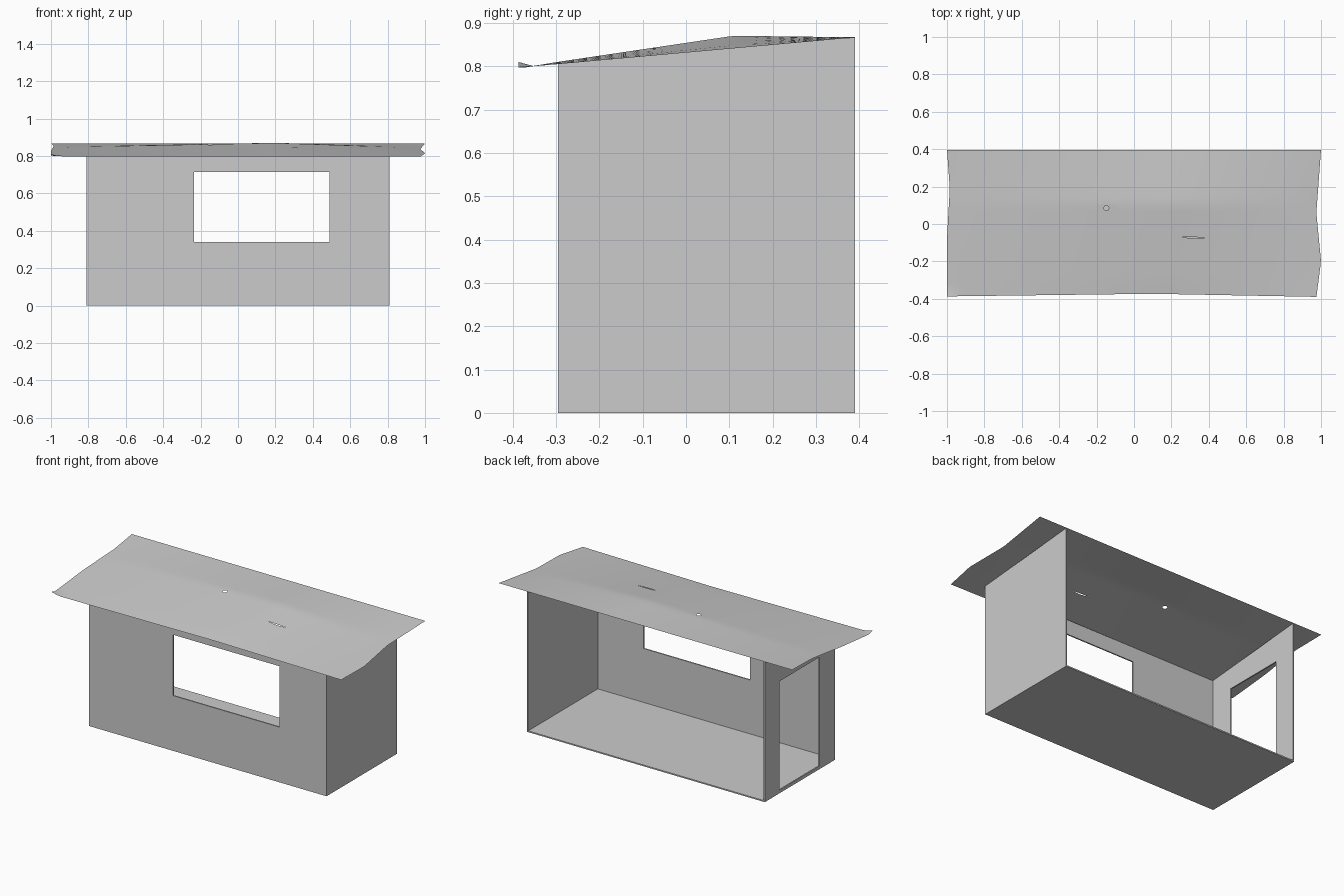
import bpy, bmesh
from math import cos, sin, tau
from mathutils import Vector

cube = bpy.data.objects.get("Cube")
if cube:
    bpy.data.objects.remove(cube)

grey = bpy.data.materials.new("plain grey")
grey.use_nodes = True
colour = (0.6, 0.6, 0.6, 1)
grey.diffuse_color = colour
grey.node_tree.nodes["Principled BSDF"].inputs["Base Color"].default_value = colour

W, FRONT, BACK, T = 0.81, -0.295, 0.39, 0.008   # half width, depth range, sheet thickness


def slope(y):
    """Height of the lean-to line at depth y."""
    return 0.797 + 0.07 * (y + 0.385) / 0.78


def finish(name, bm):
    mesh = bpy.data.meshes.new(name)
    bm.to_mesh(mesh)
    bm.free()
    mesh.materials.append(grey)
    obj = bpy.data.objects.new(name, mesh)
    bpy.context.collection.objects.link(obj)
    return obj


def panel(name, outer, push, hole=None):
    """Thin board from four corners, optionally with a four-cornered opening."""
    bm = bmesh.new()
    a = [bm.verts.new(p) for p in outer]
    if hole:
        b = [bm.verts.new(p) for p in hole]
        for i in range(4):
            j = (i + 1) % 4
            bm.faces.new((a[i], a[j], b[j], b[i]))
    else:
        bm.faces.new(a)
    res = bmesh.ops.extrude_face_region(bm, geom=bm.faces[:], use_keep_orig=True)
    moved = [v for v in res["geom"] if isinstance(v, bmesh.types.BMVert)]
    bmesh.ops.translate(bm, verts=moved, vec=push)
    bmesh.ops.recalc_face_normals(bm, faces=bm.faces[:])
    return finish(name, bm)


def rect(a0, a1, b0, b1, place):
    return [place(a, b) for a, b in ((a0, b0), (a1, b0), (a1, b1), (a0, b1))]


# Floor and front wall with its serving window
panel("floor", rect(-W, W, FRONT, BACK, lambda x, y: (x, y, 0)), (0, 0, T))
on_front = lambda x, z: (x, FRONT, z)
panel("front_wall", rect(-W, W, 0, slope(FRONT), on_front), (0, T, 0),
      rect(-0.235, 0.49, 0.34, 0.715, on_front))

# Side walls with sloping tops; one has a doorway
for name, side, door in (("left_wall", 1, None), ("right_wall", -1, (-0.14, 0.245, 0.02, 0.69))):
    on_side = lambda y, z: (side * W, y, z)
    corners = [on_side(y, z) for y, z in ((FRONT, 0), (BACK, 0), (BACK, slope(BACK)), (FRONT, slope(FRONT)))]
    panel(name, corners, (-side * T, 0, 0), rect(*door, on_side) if door else None)


# Roof sheet: worn edges, a low bulge, a round hole and a slit
def interp(points, t):
    for (t0, v0), (t1, v1) in zip(points, points[1:]):
        if t <= t1:
            return v0 + (v1 - v0) * max(0, t - t0) / (t1 - t0)
    return points[-1][1]


def punch(bm, pts):
    """Cut a convex counter-clockwise outline out of the flat sheet."""
    pts = [Vector((x, y, 0)) for x, y in pts]
    mid = sum(pts, Vector()) / len(pts)
    reach = max((p - mid).length for p in pts) + 0.04
    planes = [(p, Vector((q.y - p.y, p.x - q.x, 0))) for p, q in zip(pts, pts[1:] + pts[:1])]
    for p, n in planes:
        near = [f for f in bm.faces if (f.calc_center_median() - mid).length < reach]
        geom = near + list({e for f in near for e in f.edges}) + list({v for f in near for v in f.verts})
        bmesh.ops.bisect_plane(bm, geom=geom, plane_co=p, plane_no=n, dist=1e-6)
    inside = [f for f in bm.faces
              if all((f.calc_center_median() - p).dot(n) < 0 for p, n in planes)]
    bmesh.ops.delete(bm, geom=inside, context="FACES")


right_edge = [(-0.39, -1), (-0.08, -1), (0.19, -0.985), (0.4, -1)]
left_edge = [(-0.39, 0.975), (-0.2, 1), (0.06, 0.975), (0.4, 1)]
front_edge = [(-1, -0.387), (0.1, -0.373), (1, -0.39)]
bulge_x = [(-1, 0.004), (0.2, 0.029), (1, 0)]
bulge_y = [(-0.385, 0), (0.11, 1), (0.395, 0)]

bm = bmesh.new()
bmesh.ops.create_grid(bm, x_segments=60, y_segments=24, size=1)
for v in bm.verts:
    v.co.y = -0.385 + 0.39 * (v.co.y + 1)
punch(bm, [(-0.148 + 0.014 * cos(tau * i / 8), 0.085 + 0.014 * sin(tau * i / 8)) for i in range(8)])
punch(bm, [(0.21, -0.065), (0.32, -0.078), (0.42, -0.07), (0.32, -0.07)])
for v in bm.verts:
    x, y = v.co.x, v.co.y
    z = slope(y) + interp(bulge_x, x) * interp(bulge_y, y)
    if x < -0.95 and y < -0.35:                 # curled corner
        z += 0.013 * (-0.95 - x) / 0.05 * (-0.35 - y) / 0.035
    if x < -0.8:
        x += (interp(right_edge, y) + 1) * (-0.8 - x) / 0.2
    if x > 0.8:
        x += (interp(left_edge, y) - 1) * (x - 0.8) / 0.2
    if y < -0.3:
        y += (interp(front_edge, x) + 0.385) * (-0.3 - y) / 0.085
    v.co = (x, y, z)
roof = finish("roof", bm)
for poly in roof.data.polygons:
    poly.use_smooth = True
